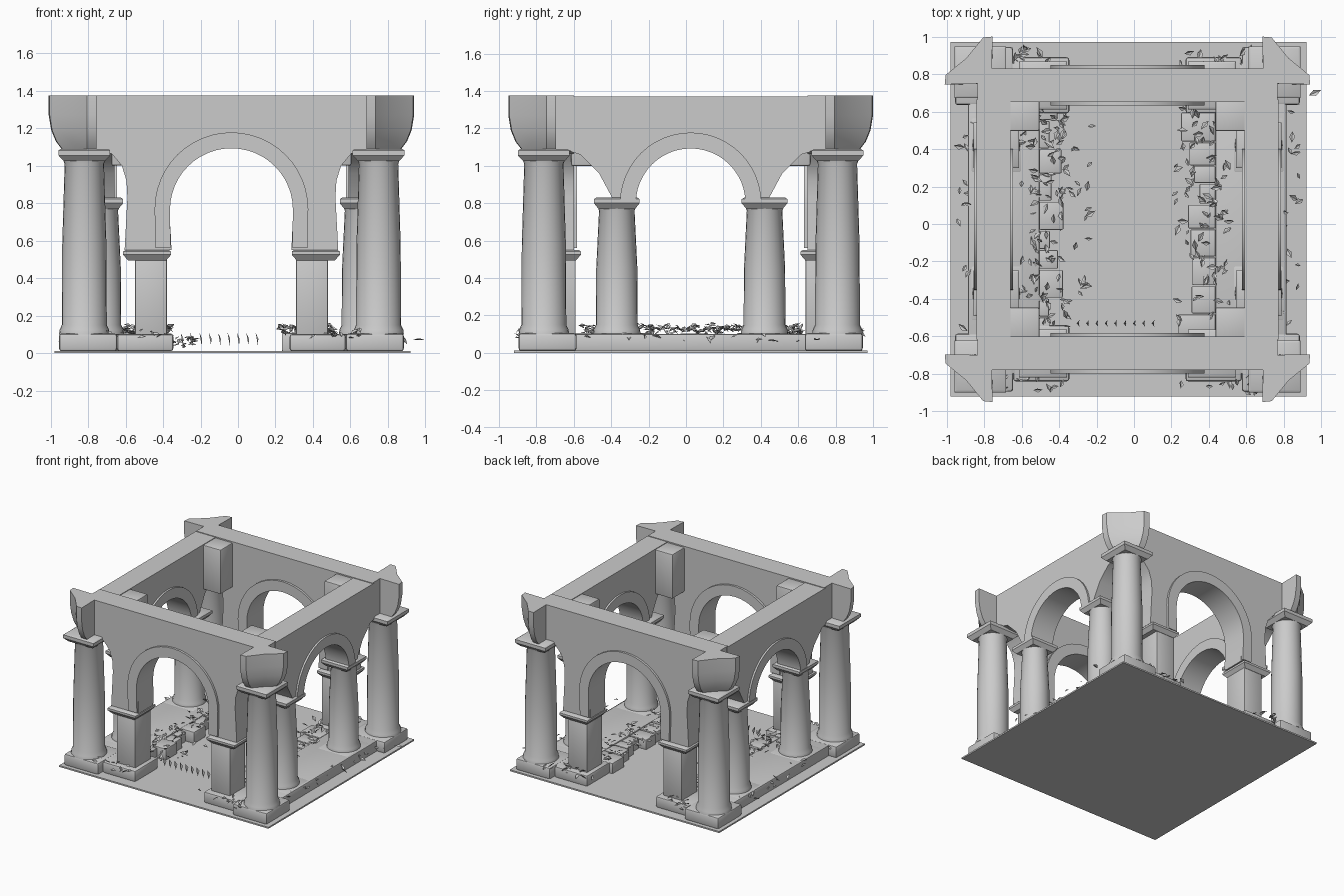
import bpy, bmesh, math, random
from mathutils import Vector, Matrix

if "Cube" in bpy.data.objects:
    bpy.data.objects.remove(bpy.data.objects["Cube"])

random.seed(4)
CX, CY = -0.035, 0.025          # plan centre of the pavilion
W = 0.715                       # wall centre line distance
SIGNS = [(-1, -1), (1, -1), (1, 1), (-1, 1)]


def finish(name, bm, smooth=True):
    bmesh.ops.recalc_face_normals(bm, faces=bm.faces)
    me = bpy.data.meshes.new(name)
    bm.to_mesh(me)
    bm.free()
    ob = bpy.data.objects.new(name, me)
    bpy.context.collection.objects.link(ob)
    if smooth:
        bpy.ops.object.select_all(action='DESELECT')
        ob.select_set(True)
        bpy.context.view_layer.objects.active = ob
        bpy.ops.object.shade_smooth_by_angle(angle=math.radians(35))
    return ob


def loft(name, rings):
    """Skin a stack of closed rings and cap both ends."""
    bm = bmesh.new()
    rows = [[bm.verts.new(p) for p in r] for r in rings]
    n = len(rows[0])
    for a, b in zip(rows, rows[1:]):
        for i in range(n):
            bm.faces.new((a[i], a[(i + 1) % n], b[(i + 1) % n], b[i]))
    bm.faces.new(rows[0])
    bm.faces.new(rows[-1])
    return finish(name, bm)


def box(name, x0, x1, y0, y1, z0, z1, bevel=0.0):
    bm = bmesh.new()
    bmesh.ops.create_cube(bm, size=1, matrix=Matrix.Translation(
        ((x0 + x1) / 2, (y0 + y1) / 2, (z0 + z1) / 2)) @ Matrix.Diagonal((x1 - x0, y1 - y0, z1 - z0, 1)))
    if bevel:
        bmesh.ops.bevel(bm, geom=bm.edges[:], offset=bevel, segments=2, affect='EDGES', profile=0.5)
    return finish(name, bm)


def block(name, x, y, hx, hy, z0, z1, bevel=0.0):
    return box(name, x - hx, x + hx, y - hy, y + hy, z0, z1, bevel)


def column(name, x, y, r0, r1, z0, z1):
    prof = [(r0 + 0.015, z0), (r0 + 0.012, z0 + 0.025), (r0, z0 + 0.05),
            (r0 - 0.002, (z0 + z1) / 2), (r1, z1 - 0.04), (r1 + 0.015, z1)]
    return loft(name, [[(x + r * math.cos(a), y + r * math.sin(a), z)
                        for a in [i * math.tau / 24 for i in range(24)]] for r, z in prof])


def capital(name, x, y, h, z0, z1):
    prof = [(h * 0.8, z0 - 0.02), (h, z0 + 0.01), (h, z1 - 0.008), (h - 0.012, z1)]
    return loft(name, [[(x + s * k, y + t * k, z) for s, t in SIGNS] for k, z in prof])


def slab(name, outline, along_x, v0, v1):
    """Extrude a (u, z) outline through a wall thickness v0..v1."""
    def put(u, z, v):
        return (CX + u, CY + v, z) if along_x else (CX + v, CY + u, z)
    return loft(name, [[put(u, z, v0) for u, z in outline], [put(u, z, v1) for u, z in outline]])


def arc(r, zc, n=24):
    return [(-r * math.cos(math.pi * i / n), zc + r * math.sin(math.pi * i / n)) for i in range(n + 1)]


def mirrored(half, curve):
    return half + curve + [(-u, z) for u, z in reversed(half)]


# ground plate and stone plinths with an open channel between them
box("ground_plate", -0.98, 0.92, -0.92, 0.97, 0.0, 0.012)
for s, side in ((-1, "left"), (1, "right")):
    xo, xi = CX + s * 0.85, CX + s * 0.47
    box(side + "_plinth", min(xo, xi), max(xo, xi), -0.80, 0.86, 0.01, 0.10, 0.01)
    y = -0.60
    while y < 0.60:
        step = random.uniform(0.09, 0.16)
        e = random.uniform(0.22, 0.38) if s > 0 else random.uniform(-0.46, -0.36)
        box(side + "_paving_stone", min(e, xi), max(e, xi), y, y + step - 0.006,
            0.01, random.uniform(0.09, 0.108), 0.006)
        y += step

# corner columns, capitals and flared corner blocks
star = [(-0.06, -0.06), (-0.065, 0.19), (-0.015, 0.185), (0.075, 0.075), (0.185, -0.015), (0.19, 0.065 * -1)]
for sx, sy in SIGNS:
    x, y = CX + sx * 0.785, CY + sy * 0.785
    block("corner_plinth", x - sx * 0.02, y - sy * 0.02, 0.155, 0.155, 0.01, 0.105, 0.015)
    column("corner_column", x, y, 0.12, 0.105, 0.10, 1.05)
    capital("corner_capital", x, y, 0.138, 1.045, 1.09)
    rings = []
    for k, z in ((0.62, 1.085), (0.8, 1.13), (0.93, 1.19), (1.0, 1.27), (1.0, 1.375)):
        rings.append([(x + sx * (u * k if u > 0 else u), y + sy * (v * k if v > 0 else v), z)
                      for u, v in star])
    loft("corner_block", rings)
    block("inner_corner_pilaster", CX + sx * 0.555, CY + sy * 0.555, 0.085, 0.085, 1.0, 1.365, 0.01)

    # round columns under the side arches
    x, y = CX + sx * 0.70, CY + sy * 0.395
    block("side_column_plinth", x, y, 0.14, 0.15, 0.01, 0.103, 0.015)
    column("side_column", x, y, 0.112, 0.095, 0.10, 0.80)
    capital("side_capital", x, y, 0.122, 0.79, 0.83)

    # square piers under the front and back arches
    x, y = CX + sx * 0.43, CY + sy * W
    block("pier_plinth", x + sx * 0.03, y, 0.15, 0.15, 0.01, 0.102, 0.015)
    block("arch_pier", x, y, 0.085, 0.10, 0.09, 0.51, 0.006)
    capital("pier_impost", x + sx * 0.02, y, 0.128, 0.515, 0.55)

# walls with arched openings, and raised arch bands
front = mirrored([(-0.80, 1.375), (-0.80, 1.08), (-0.64, 1.065), (-0.585, 1.0), (-0.56, 0.92),
                  (-0.555, 0.83), (-0.57, 0.55), (-0.32, 0.55), (-0.325, 0.66)], arc(0.335, 0.765))
side = mirrored([(-0.64, 1.37), (-0.64, 1.075), (-0.59, 1.06), (-0.49, 0.96), (-0.42, 0.83)],
                arc(0.30, 0.80))
front_band = mirrored([(-0.405, 0.56), (-0.325, 0.56)], arc(0.328, 0.765)) + \
    [(-u, z) for u, z in arc(0.41, 0.768)]
side_band = arc(0.293, 0.80) + [(-u, z) for u, z in arc(0.378, 0.80)]
for s in (-1, 1):
    slab("front_wall" if s < 0 else "back_wall", front, True, s * W - 0.09, s * W + 0.09)
    slab("front_arch_band" if s < 0 else "back_arch_band", front_band, True, s * W - 0.108, s * W + 0.108)
    slab("left_wall" if s < 0 else "right_wall", side, False, s * W - 0.09, s * W + 0.09)
    slab("left_arch_band" if s < 0 else "right_arch_band", side_band, False, s * W - 0.105, s * W + 0.105)

# scattered leaves: small folded diamonds
bm = bmesh.new()


def leaf(p, size, rot):
    pts = [(-size, 0, 0), (0, -size * 0.5, size * 0.25), (size, 0, 0), (0, size * 0.5, size * 0.25)]
    v = [bm.verts.new(Vector(p) + rot @ Vector(q)) for q in pts]
    bm.faces.new((v[0], v[1], v[2]))
    bm.faces.new((v[0], v[2], v[3]))


def spin(tilt):
    return (Matrix.Rotation(random.uniform(0, math.tau), 3, 'Z') @
            Matrix.Rotation(random.uniform(-tilt, tilt), 3, 'Y') @
            Matrix.Rotation(random.uniform(-tilt, tilt), 3, 'X'))


zones = [(110, -0.60, -0.36, -0.56, 0.62, 0.11), (25, -0.40, -0.22, -0.5, 0.6, 0.05),
         (85, 0.20, 0.52, -0.56, 0.62, 0.12), (30, -0.94, -0.84, -0.85, 0.85, 0.07),
         (25, 0.78, 0.89, -0.85, 0.85, 0.07), (20, -0.70, -0.35, 0.82, 0.95, 0.09),
         (25, 0.25, 0.70, 0.82, 0.95, 0.09), (12, -0.70, -0.35, -0.90, -0.78, 0.09),
         (16, 0.25, 0.70, -0.90, -0.78, 0.09)]
for n, x0, x1, y0, y1, z in zones:
    for _ in range(n):
        leaf((random.uniform(x0, x1), random.uniform(y0, y1), z + random.uniform(-0.015, 0.035)),
             random.uniform(0.018, 0.034), spin(0.7))
for i in range(9):
    leaf((-0.30 + i * 0.05, -0.53, 0.075), 0.035, Matrix.Rotation(1.4, 3, 'Y'))
leaf((0.965, 0.70, 0.07), 0.035, Matrix.Rotation(0.4, 3, 'Z'))
finish("scattered_leaves", bm, False)
